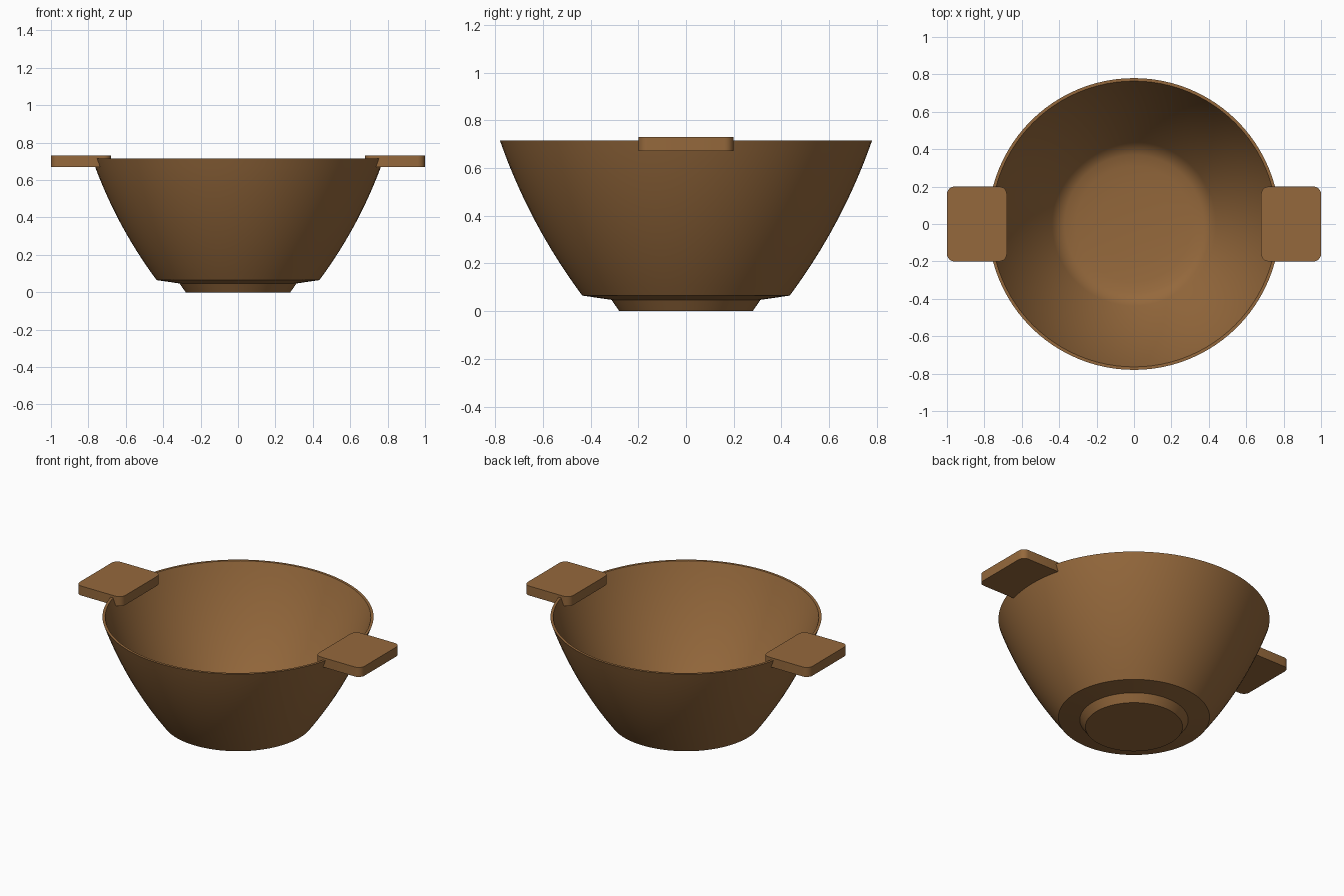
import bpy, bmesh, math
from mathutils import Matrix

cube = bpy.data.objects.get("Cube")
if cube:
    bpy.data.objects.remove(cube)

# Single brown finish
brown = bpy.data.materials.new("warm_brown")
brown.use_nodes = True
COLOR = (0.30, 0.14, 0.045, 1)
brown.diffuse_color = COLOR
brown.node_tree.nodes["Principled BSDF"].inputs["Base Color"].default_value = COLOR


def make_object(name, bm, angle=30):
    bmesh.ops.recalc_face_normals(bm, faces=bm.faces)
    mesh = bpy.data.meshes.new(name)
    bm.to_mesh(mesh)
    bm.free()
    mesh.materials.append(brown)
    obj = bpy.data.objects.new(name, mesh)
    bpy.context.collection.objects.link(obj)
    bpy.ops.object.select_all(action='DESELECT')
    obj.select_set(True)
    bpy.context.view_layer.objects.active = obj
    bpy.ops.object.shade_smooth_by_angle(angle=math.radians(angle))
    return obj


def lathe(name, profile, steps=96):
    bm = bmesh.new()
    verts = [bm.verts.new((r, 0, z)) for r, z in profile]
    edges = [bm.edges.new(pair) for pair in zip(verts, verts[1:])]
    bmesh.ops.spin(bm, geom=verts + edges, axis=(0, 0, 1), cent=(0, 0, 0),
                   angle=math.tau, steps=steps, use_duplicate=False)
    bmesh.ops.remove_doubles(bm, verts=bm.verts, dist=0.0005)
    return make_object(name, bm)


def wall(t, r0, z0, r1, z1, bulge):
    # Quadratic curve from the base edge to the rim
    rm, zm = (r0 + r1) / 2 + bulge, (z0 + z1) / 2 - bulge / 2
    a, b, c = (1 - t) ** 2, 2 * t * (1 - t), t * t
    return a * r0 + b * rm + c * r1, a * z0 + b * zm + c * z1


# Bowl: foot, underside, curved wall, thin rim and rounded interior
N = 16
outer = [wall(i / N, 0.435, 0.065, 0.78, 0.715, 0.05) for i in range(N + 1)]
inner = [wall(i / N, 0.41, 0.10, 0.764, 0.715, 0.05) for i in range(N, -1, -1)]
floor = [(0.37, 0.083), (0.31, 0.073), (0.2, 0.065), (0, 0.06)]
lathe("bowl", [(0, 0), (0.28, 0), (0.312, 0.047)] + outer + inner + floor)


# Handles: flat slabs with rounded vertical corners
def handle(name, side):
    bm = bmesh.new()
    size = Matrix.Diagonal((0.32, 0.4, 0.06, 1))
    bmesh.ops.create_cube(bm, size=1, matrix=Matrix.Translation((side * 0.84, 0, 0.7)) @ size)
    corners = [e for e in bm.edges if abs(e.verts[0].co.z - e.verts[1].co.z) > 0.01]
    bmesh.ops.bevel(bm, geom=corners, offset=0.04, segments=6, profile=0.5, affect='EDGES')
    return make_object(name, bm)


handle("left_handle", 1)
handle("right_handle", -1)
